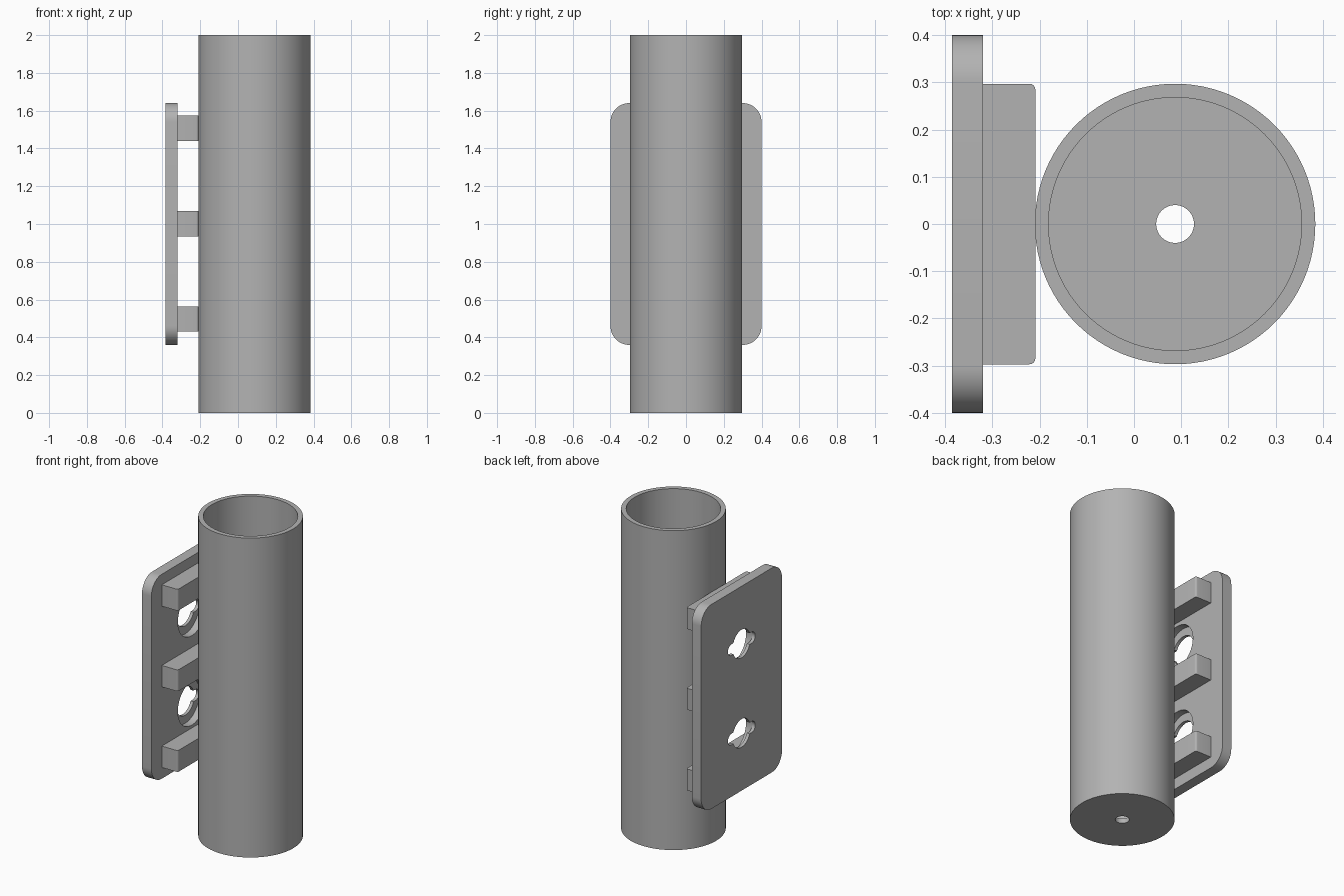
import bpy, bmesh, math
from mathutils import Matrix, Vector

cube = bpy.data.objects.get("Cube")
if cube:
    bpy.data.objects.remove(cube, do_unlink=True)

grey = bpy.data.materials.new("plain grey")
grey.use_nodes = True
GREY = (0.45, 0.45, 0.45, 1)
grey.diffuse_color = GREY
grey.node_tree.nodes["Principled BSDF"].inputs["Base Color"].default_value = GREY


def make_object(name, bm):
    bmesh.ops.recalc_face_normals(bm, faces=bm.faces)
    mesh = bpy.data.meshes.new(name)
    bm.to_mesh(mesh)
    bm.free()
    mesh.materials.append(grey)
    ob = bpy.data.objects.new(name, mesh)
    bpy.context.collection.objects.link(ob)
    return ob


def shade(ob):
    bpy.ops.object.select_all(action="DESELECT")
    ob.select_set(True)
    bpy.context.view_layer.objects.active = ob
    bpy.ops.object.shade_smooth_by_angle(angle=math.radians(30))


def box(name, lo, hi):
    lo, hi = Vector(lo), Vector(hi)
    bm = bmesh.new()
    bmesh.ops.create_cube(bm, size=1, matrix=Matrix.Translation((lo + hi) / 2)
                          @ Matrix.Diagonal((*(hi - lo), 1)))
    return make_object(name, bm)


def round_edges(ob, pick, radius, segments):
    """Round the edges whose end points satisfy the pick rule."""
    bm = bmesh.new()
    bm.from_mesh(ob.data)
    edges = [e for e in bm.edges if pick(e.verts[0].co, e.verts[1].co)]
    bmesh.ops.bevel(bm, geom=edges, offset=radius, segments=segments,
                    profile=0.5, affect="EDGES")
    bm.to_mesh(ob.data)
    bm.free()


def disc(name, radius, x0, x1, y, z, segments=64):
    """Cylinder lying along x."""
    bm = bmesh.new()
    bmesh.ops.create_cone(bm, cap_ends=True, segments=segments, radius1=radius,
                          radius2=radius, depth=x1 - x0,
                          matrix=Matrix.Translation(((x0 + x1) / 2, y, z))
                          @ Matrix.Rotation(math.pi / 2, 4, "Y"))
    return make_object(name, bm)


def cut(ob, cutter):
    """Subtract the cutter from the object, then discard the cutter."""
    mod = ob.modifiers.new("cut", "BOOLEAN")
    mod.operation, mod.solver, mod.object = "DIFFERENCE", "EXACT", cutter
    graph = bpy.context.evaluated_depsgraph_get()
    mesh = bpy.data.meshes.new_from_object(ob.evaluated_get(graph))
    ob.modifiers.clear()
    ob.data = mesh
    bpy.data.objects.remove(cutter, do_unlink=True)


# Tube: open at the top, thin floor with a drain hole
TUBE_X, OUTER, INNER, DRAIN, FLOOR, HEIGHT = 0.087, 0.297, 0.268, 0.04, 0.03, 2
profile = [(DRAIN, 0), (OUTER, 0), (OUTER, HEIGHT),
           (INNER, HEIGHT), (INNER, FLOOR), (DRAIN, FLOOR)]
bm = bmesh.new()
SEGS = 96
rings = []
for i in range(SEGS):
    a = math.tau * i / SEGS
    rings.append([bm.verts.new((TUBE_X + r * math.cos(a), r * math.sin(a), z))
                  for r, z in profile])
for i, ring in enumerate(rings):
    after = rings[(i + 1) % SEGS]
    for j in range(len(profile)):
        k = (j + 1) % len(profile)
        bm.faces.new((ring[j], after[j], after[k], ring[k]))
shade(make_object("tube", bm))

# Mounting plate with rounded corners
BACK, FRONT = -0.385, -0.32
plate = box("mounting_plate", (BACK, -0.4, 0.36), (FRONT, 0.4, 1.64))
round_edges(plate, lambda a, b: abs(a.x - b.x) > 0.01, 0.1, 12)

# Screw openings: wide recess inside, round hole and side slots through the lip
LIP = BACK + 0.02
for z in (0.72, 1.28):
    cut(plate, disc("recess_cutter", 0.138, LIP, FRONT + 0.05, 0, z))
    cut(plate, disc("hole_cutter", 0.088, BACK - 0.05, FRONT + 0.05, 0, z))
    for y in (-0.1, 0.1):
        cut(plate, disc("slot_end_cutter", 0.035, BACK - 0.05, FRONT, y, z, 32))
    cut(plate, box("slot_cutter", (BACK - 0.05, -0.1, z - 0.035),
                   (FRONT, 0.1, z + 0.035)))
shade(plate)

# Three spacer bars between plate and tube
for name, z in (("lower", 0.497), ("middle", 1.002), ("upper", 1.507)):
    bar = box(name + "_spacer_bar", (FRONT, -0.297, z - 0.067),
              (-0.209, 0.297, z + 0.067))
    round_edges(bar, lambda a, b: abs(a.z - b.z) > 0.01 and a.x > -0.25, 0.012, 4)
    shade(bar)
